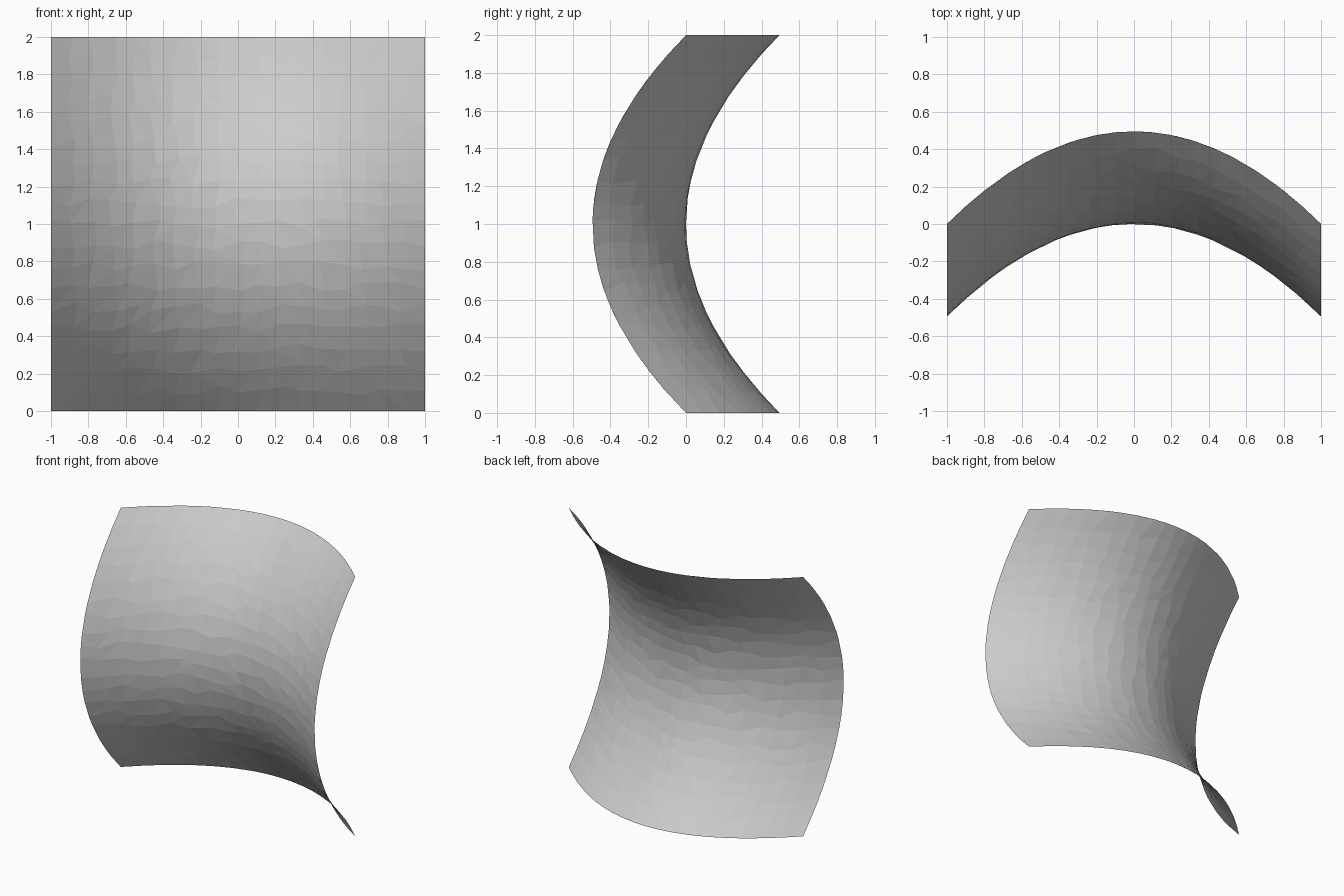
import bpy, bmesh, random

if "Cube" in bpy.data.objects:
    bpy.data.objects.remove(bpy.data.objects["Cube"])

random.seed(4)
N = 18          # divisions per side
DEPTH = 0.495   # rise of each parabola

# Flat square sheet, 2 x 2
bm = bmesh.new()
bmesh.ops.create_grid(bm, x_segments=N, y_segments=N, size=1)

# Loosen the grid for irregular facets, then bend it into a saddle
step = 2 / N
for v in bm.verts:
    u, w = v.co.x, v.co.y
    x, z = u, w
    if abs(u) < 0.99:
        x += random.uniform(-0.25, 0.25) * step
    if abs(w) < 0.99:
        z += random.uniform(-0.25, 0.25) * step
    v.co = (x, DEPTH * (z * z - x * x), z + 1)

# Irregular flat triangles
bmesh.ops.triangulate(bm, faces=bm.faces[:], quad_method='SHORT_EDGE')
bmesh.ops.recalc_face_normals(bm, faces=bm.faces[:])
if sum(f.normal.y for f in bm.faces) > 0:
    bmesh.ops.reverse_faces(bm, faces=bm.faces[:])

mesh = bpy.data.meshes.new("saddle_surface")
bm.to_mesh(mesh)
bm.free()
sheet = bpy.data.objects.new("saddle_surface", mesh)
bpy.context.collection.objects.link(sheet)
